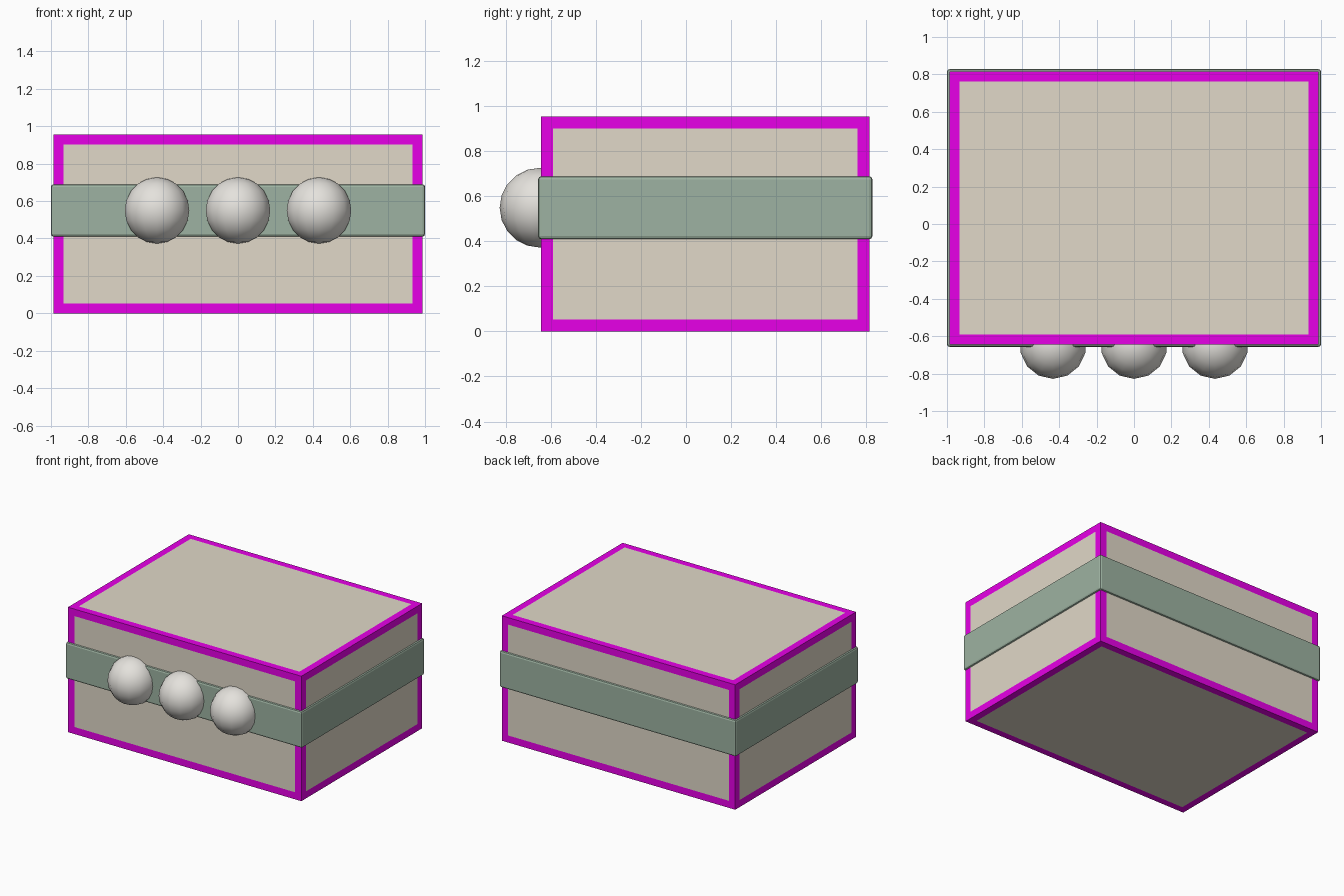
import bpy, bmesh
from mathutils import Matrix

if "Cube" in bpy.data.objects:
    bpy.data.objects.remove(bpy.data.objects["Cube"])


def material(name, rgb):
    m = bpy.data.materials.new(name)
    m.diffuse_color = (*rgb, 1)
    m.use_nodes = True
    m.node_tree.nodes["Principled BSDF"].inputs["Base Color"].default_value = m.diffuse_color
    return m


BEIGE = material("panel_beige", (0.75, 0.69, 0.58))
MAGENTA = material("border_magenta", (0.8, 0.0, 0.8))
GREEN = material("band_green", (0.34, 0.45, 0.36))
PEARL = material("ball_pearl", (0.78, 0.76, 0.72))


def box(name, lo, hi, mats):
    size = [b - a for a, b in zip(lo, hi)]
    mid = [(a + b) / 2 for a, b in zip(lo, hi)]
    bm = bmesh.new()
    bmesh.ops.create_cube(bm, size=1, matrix=Matrix.Diagonal((*size, 1)))
    me = bpy.data.meshes.new(name)
    ob = bpy.data.objects.new(name, me)
    ob.location = mid
    bpy.context.collection.objects.link(ob)
    for m in mats:
        me.materials.append(m)
    return ob, bm


# Box body: beige panels with a flat magenta border on all six sides
body, bm = box("box_body", (-0.987, -0.644, 0), (0.987, 0.815, 0.955), [BEIGE, MAGENTA])
rims = bmesh.ops.inset_individual(bm, faces=bm.faces[:], thickness=0.076)["faces"]
for f in rims:
    f.material_index = 1
bm.to_mesh(body.data)
bm.free()

# Wrap-around band with softened edges
band, bm = box("band", (-1, -0.657, 0.41), (1, 0.828, 0.69), [GREEN])
bm.to_mesh(band.data)
bm.free()
bev = band.modifiers.new("soft_edges", "BEVEL")
bev.width = 0.014
bev.segments = 2

# Three round balls on the front of the band
for i, x in enumerate((-0.433, 0, 0.433)):
    bpy.ops.mesh.primitive_uv_sphere_add(segments=14, ring_count=10, radius=0.177,
                                         location=(x, -0.651, 0.55))
    ball = bpy.context.object
    ball.name = f"ball_{i + 1}"
    ball.data.materials.append(PEARL)
    bpy.ops.object.shade_smooth_by_angle(angle=0.8)
